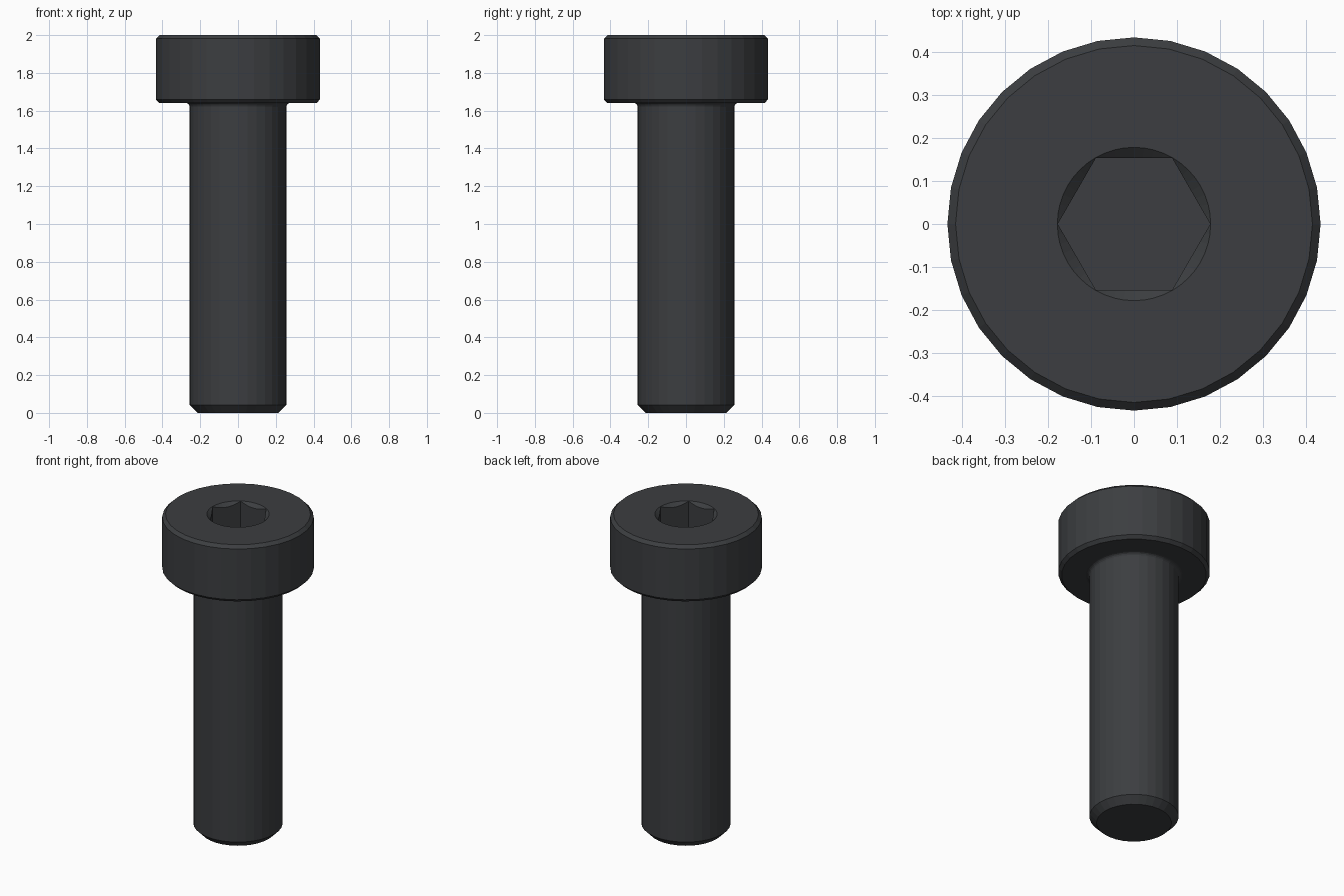
import bpy, bmesh
from math import sin, cos, pi

if "Cube" in bpy.data.objects:
    bpy.data.objects.remove(bpy.data.objects["Cube"])

HEX_R = 0.1777        # socket corner radius
TOP, FLOOR = 2.0, 1.723


def skin(name, rings):
    """Closed solid from equal-length rings of points, bottom to top."""
    bm = bmesh.new()
    vs = [[bm.verts.new(p) for p in ring] for ring in rings]
    n = len(vs[0])
    for a, b in zip(vs, vs[1:]):
        for i in range(n):
            j = (i + 1) % n
            bm.faces.new((a[i], a[j], b[j], b[i]))
    bm.faces.new(vs[0][::-1])
    bm.faces.new(vs[-1])
    bmesh.ops.recalc_face_normals(bm, faces=bm.faces)
    me = bpy.data.meshes.new(name)
    bm.to_mesh(me)
    bm.free()
    ob = bpy.data.objects.new(name, me)
    bpy.context.collection.objects.link(ob)
    return ob


def ring(n, point):
    return [point(2 * pi * i / n) for i in range(n)]


def circle(r, z, n):
    return ring(n, lambda a: (r * cos(a), r * sin(a), z))


def hex_radius(a):
    return HEX_R * cos(pi / 6) / cos(a % (pi / 3) - pi / 6)


def hex_ring(height):
    def point(a):
        r = hex_radius(a)
        return (r * cos(a), r * sin(a), height(r))
    return ring(48, point)


# Bolt body: chamfered shank, small fillet under a chamfered head
fillet = [(0.256 + 0.022 * (1 - cos(t)), 1.619 + 0.022 * sin(t))
          for t in (i * pi / 8 for i in range(5))]
profile = [(0.215, 0), (0.256, 0.042)] + fillet + [
    (0.416, 1.641), (0.435, 1.660), (0.435, 1.981), (0.416, TOP)]
bolt = skin("socket_head_bolt", [circle(r, z, 32) for r, z in profile])

# Hex socket with conical lead-in
cutter = skin("hex_socket_cutter", [
    hex_ring(lambda r: FLOOR),
    hex_ring(lambda r: TOP - 0.001 - 0.85 * (HEX_R - r)),
    circle(HEX_R + 0.001, TOP, 48),
    circle(HEX_R + 0.001, TOP + 0.05, 48)])
cutter.hide_render = True

mod = bolt.modifiers.new("socket", 'BOOLEAN')
mod.operation = 'DIFFERENCE'
mod.solver = 'EXACT'
mod.object = cutter
bpy.context.view_layer.objects.active = bolt
bpy.ops.object.modifier_apply(modifier=mod.name)
bpy.data.objects.remove(cutter)

# Dark oxide finish
mat = bpy.data.materials.new("black_oxide")
mat.diffuse_color = (0.045, 0.048, 0.052, 1)
mat.use_nodes = True
mat.node_tree.nodes["Principled BSDF"].inputs["Base Color"].default_value = mat.diffuse_color
bolt.data.materials.append(mat)
